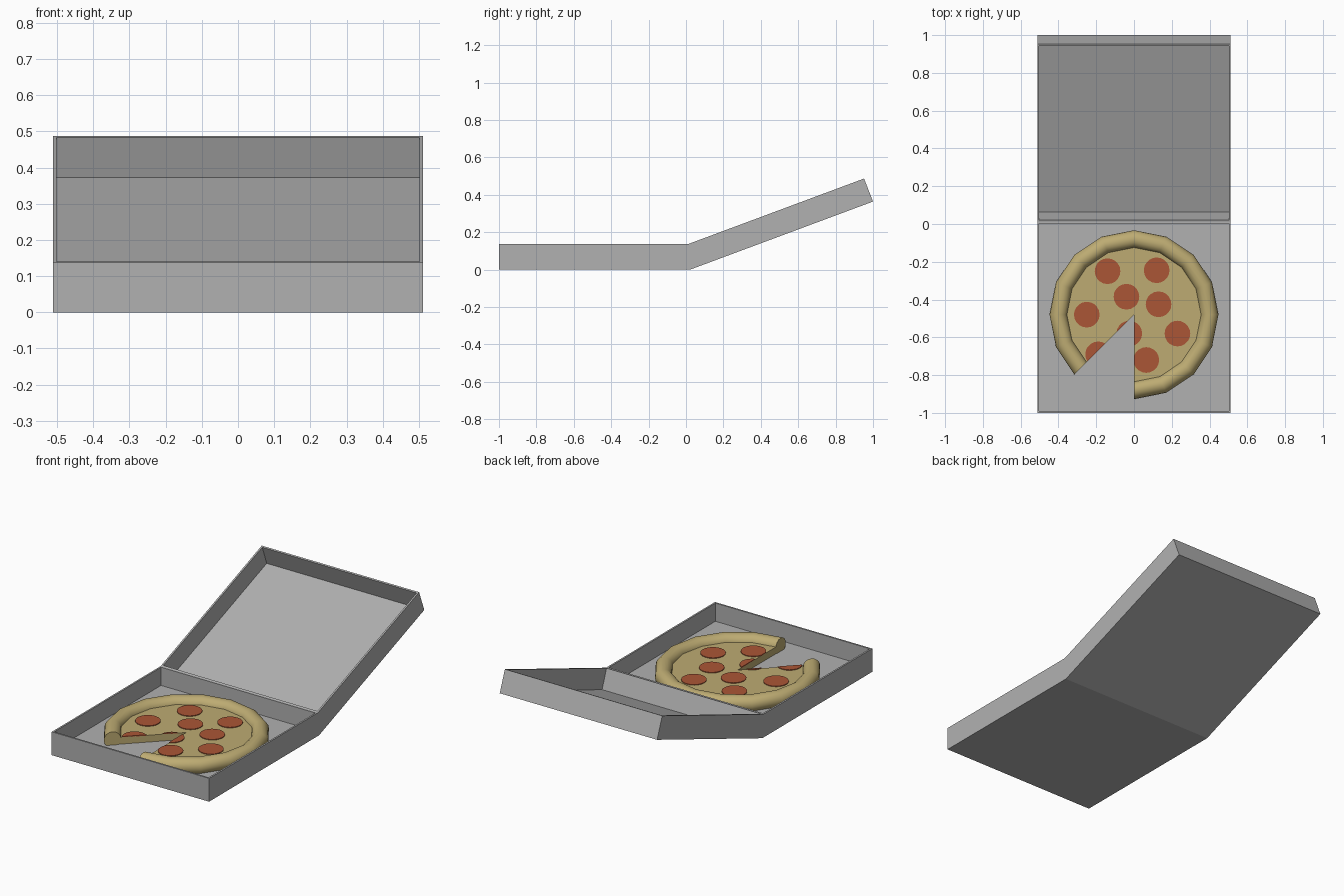
import bpy
import bmesh
from math import radians
from mathutils import Matrix, Vector

cube = bpy.data.objects.get("Cube")
if cube:
    bpy.data.objects.remove(cube, do_unlink=True)


def material(name, rgb):
    m = bpy.data.materials.new(name)
    m.use_nodes = True
    color = (*rgb, 1.0)
    m.diffuse_color = color
    m.node_tree.nodes["Principled BSDF"].inputs["Base Color"].default_value = color
    return m


CARD = material("grey_cardboard", (0.44, 0.44, 0.44))
DOUGH = material("baked_dough", (0.51, 0.41, 0.17))
MEAT = material("red_pepperoni", (0.41, 0.093, 0.037))

HALF_WIDTH = 0.512
CENTER = Vector((0, -0.48, 0))
CHEESE_TOP = 0.072


def finish(name, bm, mat):
    bmesh.ops.recalc_face_normals(bm, faces=bm.faces)
    mesh = bpy.data.meshes.new(name)
    bm.to_mesh(mesh)
    bm.free()
    mesh.materials.append(mat)
    obj = bpy.data.objects.new(name, mesh)
    bpy.context.collection.objects.link(obj)
    return obj


def tray(name, profile, wall, depth):
    """Solid with a y-z side profile, hollowed from its top (last profile edge)."""
    bm = bmesh.new()
    rings = [[bm.verts.new((x, y, z)) for y, z in profile]
             for x in (-HALF_WIDTH, HALF_WIDTH)]
    left, right = rings
    bm.faces.new(left)
    bm.faces.new(right[::-1])
    for i in range(4):
        j = (i + 1) % 4
        face = bm.faces.new((left[i], right[i], right[j], left[j]))
        if i == 2:
            top = face
    bmesh.ops.recalc_face_normals(bm, faces=bm.faces)
    bmesh.ops.inset_region(bm, faces=[top], thickness=wall, use_even_offset=True)
    push = top.normal.copy() * -depth
    walls = bmesh.ops.extrude_face_region(bm, geom=[top])["geom"]
    moved = [v for v in walls if isinstance(v, bmesh.types.BMVert)]
    bmesh.ops.translate(bm, verts=moved, vec=push)
    if top.is_valid:
        bm.faces.remove(top)
    return finish(name, bm, CARD)


def in_missing_slice(p):
    d = p - CENTER
    return d.x < 0 and d.y < d.x


def plate(name, x, y, radius, sides, top, thickness, mat):
    """Flat round plate with the missing slice cut away."""
    bm = bmesh.new()
    bmesh.ops.create_circle(bm, cap_ends=True, segments=sides, radius=radius,
                            matrix=Matrix.Translation((x, y, top - thickness)))
    for normal in ((1, 0, 0), (1, -1, 0)):
        bmesh.ops.bisect_plane(bm, geom=bm.verts[:] + bm.edges[:] + bm.faces[:],
                               plane_co=CENTER, plane_no=normal)
    gone = [f for f in bm.faces if in_missing_slice(f.calc_center_median())]
    bmesh.ops.delete(bm, geom=gone, context='FACES')
    raised = bmesh.ops.extrude_face_region(bm, geom=bm.faces[:],
                                           use_keep_orig=True)["geom"]
    verts = [v for v in raised if isinstance(v, bmesh.types.BMVert)]
    bmesh.ops.translate(bm, verts=verts, vec=(0, 0, thickness))
    return finish(name, bm, mat)


# Open box: base and tilted lid meeting at the hinge
tray("box_base", [(-1, 0), (0.022, 0), (0.012, 0.137), (-1, 0.137)], 0.01, 0.107)
tray("box_lid", [(0.022, 0), (1, 0.364), (0.952, 0.487), (0.012, 0.137)], 0.01, 0.118)

# Crust: round tube swept around the pizza, leaving one slice open
bm = bmesh.new()
profile = bmesh.ops.create_circle(
    bm, segments=16, radius=0.047,
    matrix=Matrix.Translation(CENTER + Vector((0, -0.4, 0.061))) @ Matrix.Rotation(radians(90), 4, 'Y'))
bmesh.ops.spin(bm, geom=bm.verts[:] + bm.edges[:], cent=CENTER, axis=(0, 0, 1),
               angle=radians(315), steps=14, use_duplicate=False)
bmesh.ops.holes_fill(bm, edges=[e for e in bm.edges if e.is_boundary], sides=0)
crust = finish("crust", bm, DOUGH)
bpy.context.view_layer.objects.active = crust
crust.select_set(True)
bpy.ops.object.shade_smooth_by_angle(angle=radians(40))
crust.select_set(False)

# Cheese layer
plate("cheese", CENTER.x, CENTER.y, 0.39, 16, CHEESE_TOP, 0.04, DOUGH)

# Pepperoni slices
spots = [(-0.14, -0.25), (0.12, -0.245), (-0.04, -0.385), (0.13, -0.425),
         (-0.25, -0.48), (0.23, -0.58), (0.065, -0.72), (-0.025, -0.58),
         (-0.19, -0.69)]
for n, (x, y) in enumerate(spots, 1):
    plate(f"pepperoni_{n}", x, y, 0.068, 20, CHEESE_TOP + 0.004, 0.006, MEAT)
